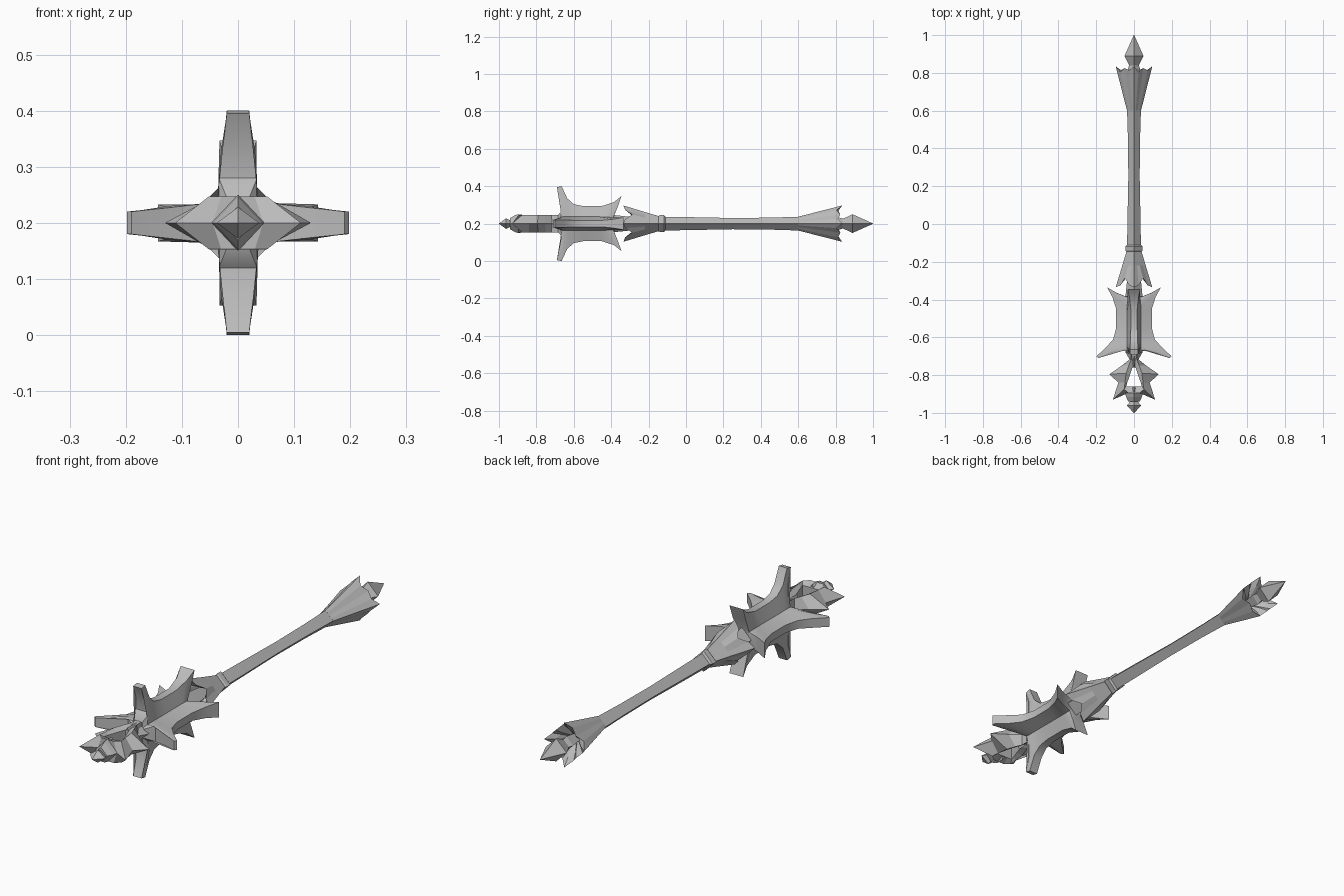
import bpy, bmesh, math

old = bpy.data.objects.get("Cube")
if old:
    bpy.data.objects.remove(old, do_unlink=True)

AXIS = 0.2  # height of the weapon's long axis

steel = bpy.data.materials.new("grey_steel")
steel.use_nodes = True
steel.diffuse_color = (0.5, 0.5, 0.5, 1)
steel.node_tree.nodes["Principled BSDF"].inputs["Base Color"].default_value = (0.5, 0.5, 0.5, 1)


def loft(name, rings, caps=True, closed=False, smooth=0):
    """Skin a list of equal rings of (x, y, z) points around the long axis."""
    bm = bmesh.new()
    loops = [[bm.verts.new((x, y, z + AXIS)) for x, y, z in ring] for ring in rings]
    pairs = list(zip(loops, loops[1:]))
    if closed:
        pairs.append((loops[-1], loops[0]))
    for a, b in pairs:
        for i in range(len(a)):
            j = (i + 1) % len(a)
            bm.faces.new((a[i], a[j], b[j], b[i]))
    if caps and not closed:
        bm.faces.new(loops[0])
        bm.faces.new(loops[-1])
    bmesh.ops.remove_doubles(bm, verts=bm.verts, dist=1e-5)
    bmesh.ops.recalc_face_normals(bm, faces=bm.faces)
    mesh = bpy.data.meshes.new(name)
    bm.to_mesh(mesh)
    bm.free()
    mesh.materials.append(steel)
    obj = bpy.data.objects.new(name, mesh)
    bpy.context.scene.collection.objects.link(obj)
    if smooth:
        bpy.ops.object.select_all(action='DESELECT')
        obj.select_set(True)
        bpy.context.view_layer.objects.active = obj
        bpy.ops.object.shade_smooth_by_angle(angle=math.radians(smooth))
    return obj


def diamond(y, rx, rz):
    return [(rx, y, 0), (0, y, rz), (-rx, y, 0), (0, y, -rz)]


def spindle(name, profile):
    """Diamond section swept along y; profile holds (y, rx, rz)."""
    return loft(name, [diamond(*p) for p in profile])


def toothed(y, r, teeth=(0, 0, 0, 0)):
    """Diamond ring with every side split in four, shifted along y by the teeth."""
    corners = diamond(y, r, r)
    ring = []
    for c in range(4):
        a, b = corners[c], corners[(c + 1) % 4]
        for k in range(4):
            t = k / 4
            ring.append((a[0] + (b[0] - a[0]) * t, y + teeth[k], a[2] + (b[2] - a[2]) * t))
    return ring


# Handle
spindle("shaft", [(-0.15, 0.037, 0.037), (0.0, 0.035, 0.035), (0.25, 0.03, 0.03),
                  (0.45, 0.032, 0.032), (0.61, 0.037, 0.037)])
spindle("collar", [(-0.147, 0.04, 0.04), (-0.14, 0.046, 0.046),
                   (-0.118, 0.046, 0.046), (-0.11, 0.036, 0.036)])

# Flared cups at both ends of the handle
rear = (0, -0.022, -0.01, -0.03)
loft("pommel_cup", [toothed(0.6, 0.037), toothed(0.835, 0.097, rear),
                    toothed(0.81, 0.062, rear), toothed(0.76, 0.02)])
front = (0, 0.01, 0.048, 0.01)
loft("head_cup", [toothed(-0.145, 0.04), toothed(-0.22, 0.062), toothed(-0.335, 0.097, front),
                  toothed(-0.30, 0.06, front), toothed(-0.22, 0.02)])

# Pommel spike
spindle("pommel_spike", [(0.74, 0.02, 0.02), (0.82, 0.032, 0.032), (0.84, 0.026, 0.026),
                         (0.89, 0.05, 0.05), (1.0, 0.001, 0.001)])

# Core rod through the head
spindle("core_rod", [(-0.2, 0.025, 0.025), (-0.33, 0.04, 0.04), (-0.38, 0.045, 0.045),
                     (-0.68, 0.045, 0.045), (-0.72, 0.022, 0.045), (-0.76, 0.02, 0.045)])


# Four flanges with a horn at each end, joined by hollow valleys
def star(xy, xr, zy, zr, w, vy, v):
    quarter = [(xr, xy, -w), (xr, xy, w), (v, vy, v), (w, zy, zr), (-w, zy, zr), (-v, vy, v)]
    return quarter + [(-x, y, -z) for x, y, z in quarter]


stations = [
    (-0.385, 0.04, -0.385, 0.04, 0.024, -0.385, 0.024),
    (-0.365, 0.09, -0.365, 0.09, 0.032, -0.39, 0.030),
    (-0.335, 0.143, -0.345, 0.147, 0.033, -0.40, 0.033),
    (-0.385, 0.115, -0.385, 0.115, 0.024, -0.43, 0.036),
    (-0.45, 0.094, -0.45, 0.094, 0.017, -0.47, 0.037),
    (-0.55, 0.094, -0.55, 0.094, 0.017, -0.55, 0.037),
    (-0.61, 0.11, -0.60, 0.104, 0.018, -0.60, 0.037),
    (-0.65, 0.145, -0.635, 0.135, 0.020, -0.63, 0.037),
    (-0.70, 0.198, -0.665, 0.2, 0.020, -0.65, 0.037),
    (-0.71, 0.19, -0.69, 0.195, 0.020, -0.66, 0.037),
    (-0.68, 0.125, -0.66, 0.13, 0.030, -0.665, 0.036),
    (-0.66, 0.065, -0.655, 0.08, 0.034, -0.67, 0.034),
    (-0.685, 0.03, -0.685, 0.045, 0.02, -0.685, 0.02),
]
loft("head_flanges", [star(*s) for s in stations], smooth=45)

# Pierced crown plate: sharp outer rim, raised ridge, triangular opening
outer = [(0.02, -0.66), (0.022, -0.715), (0.065, -0.75), (0.13, -0.795),
         (0.083, -0.84), (0.112, -0.93), (0.045, -0.895)]
ridge = [(0.015, -0.68), (0.016, -0.72), (0.028, -0.75), (0.042, -0.79),
         (0.048, -0.84), (0.052, -0.875), (0.03, -0.895)]
inner = [(0.003, -0.745), (0.006, -0.755), (0.012, -0.77), (0.022, -0.80),
         (0.034, -0.835), (0.042, -0.86), (0.02, -0.86)]


def mirrored(points, z):
    return [(x, y, z) for x, y in points] + [(-x, y, z) for x, y in reversed(points)]


loft("crown_plate", [mirrored(outer, 0), mirrored(ridge, 0.047), mirrored(inner, 0.035),
                     mirrored(inner, -0.035), mirrored(ridge, -0.047)], closed=True)

# Knob and gem at the very front
spindle("front_knob", [(-0.865, 0.042, 0.046), (-0.895, 0.047, 0.05), (-0.915, 0.042, 0.045),
                       (-0.94, 0.03, 0.03)])
spindle("front_gem", [(-0.93, 0.012, 0.012), (-0.962, 0.038, 0.028), (-1.0, 0.001, 0.001)])
